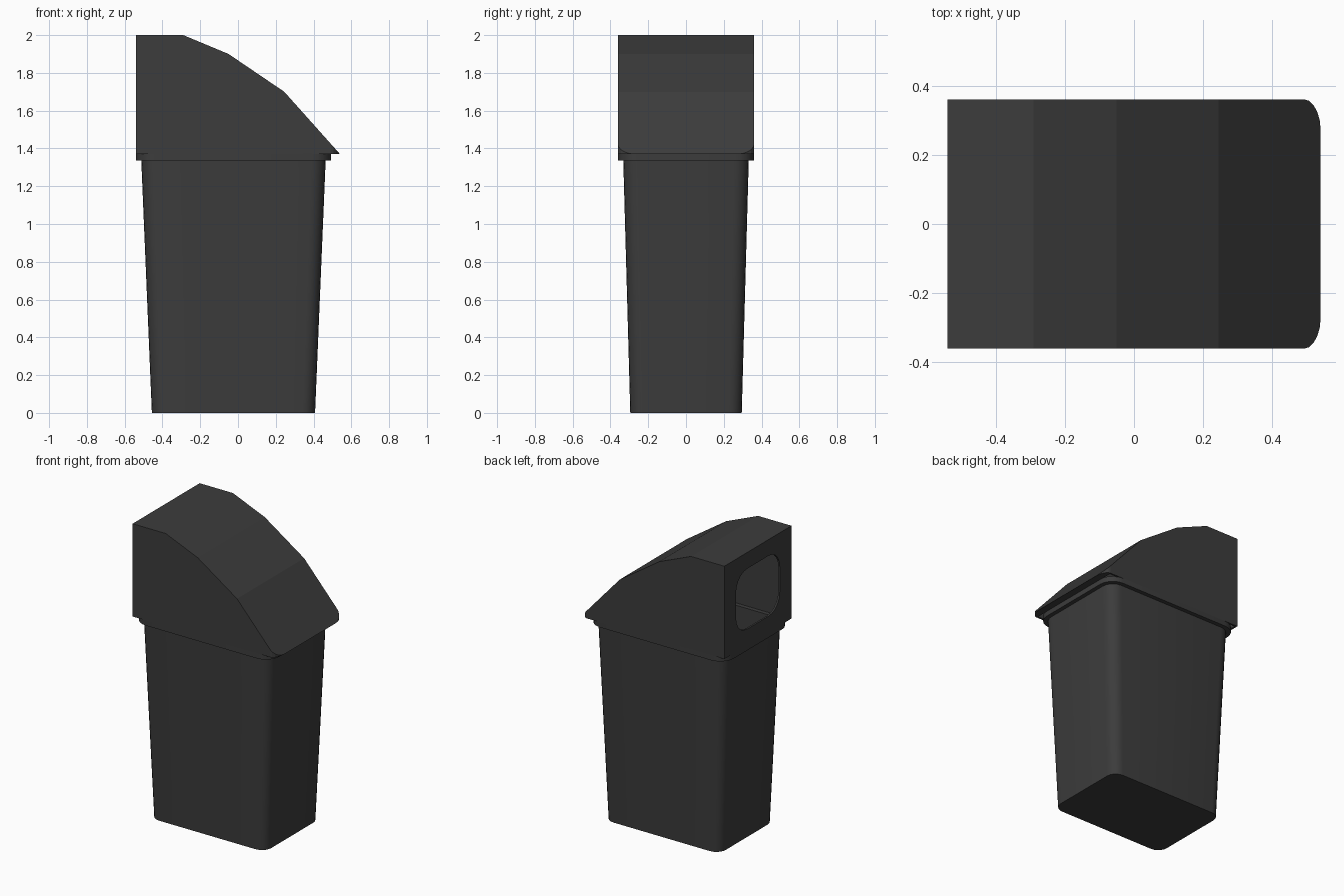
import bpy, bmesh, math
from mathutils import Vector

if "Cube" in bpy.data.objects:
    bpy.data.objects.remove(bpy.data.objects["Cube"])

mat = bpy.data.materials.new("dark_plastic")
mat.diffuse_color = (0.045, 0.045, 0.045, 1)
mat.use_nodes = True
mat.node_tree.nodes["Principled BSDF"].inputs["Base Color"].default_value = mat.diffuse_color
CX = -0.024


def rrect(hx, hy, rx, ry, n=5):
    """Rounded rectangle outline, counter-clockwise, centred on the origin."""
    pts = []
    for k, (sx, sy) in enumerate([(1, 1), (-1, 1), (-1, -1), (1, -1)]):
        for i in range(n + 1):
            a = math.pi / 2 * (k + i / n)
            pts.append((sx * (hx - rx) + rx * math.cos(a),
                        sy * (hy - ry) + ry * math.sin(a)))
    return pts


def loft(name, loops):
    """Skin matching point loops in order and cap both ends."""
    bm = bmesh.new()
    rings = [[bm.verts.new(p) for p in loop] for loop in loops]
    for a, b in zip(rings, rings[1:]):
        for i in range(len(a)):
            j = (i + 1) % len(a)
            bm.faces.new((a[i], a[j], b[j], b[i]))
    bm.faces.new(rings[0][::-1])
    bm.faces.new(rings[-1])
    bmesh.ops.recalc_face_normals(bm, faces=bm.faces)
    me = bpy.data.meshes.new(name)
    bm.to_mesh(me)
    bm.free()
    ob = bpy.data.objects.new(name, me)
    bpy.context.collection.objects.link(ob)
    me.materials.append(mat)
    return ob


def cut(target, cutter, op):
    m = target.modifiers.new(cutter.name, "BOOLEAN")
    m.operation, m.object, m.solver = op, cutter, "EXACT"
    cutter.hide_render = True
    cutter.hide_set(True)


def smooth(ob, deg):
    bpy.ops.object.select_all(action="DESELECT")
    bpy.context.view_layer.objects.active = ob
    ob.select_set(True)
    bpy.ops.object.shade_smooth_by_angle(angle=math.radians(deg))


# bin body: tapered outside, rolled rim, then back down the inside
sections = [  # half x, half y, corner radius, z
    (0.432, 0.295, 0.07, 0.0), (0.488, 0.332, 0.08, 1.335),
    (0.516, 0.36, 0.10, 1.335), (0.516, 0.36, 0.10, 1.372),
    (0.475, 0.319, 0.07, 1.372), (0.42, 0.283, 0.06, 0.015)]
body = loft("bin_body", [[(x + CX, y, z) for x, y in rrect(hx, hy, r, r)]
                         for hx, hy, r, z in sections])
smooth(body, 35)

# hood: side profile extruded across the bin
outer = [(-0.54, 1.37), (0.54, 1.37), (0.245, 1.70), (-0.05, 1.90),
         (-0.29, 2.0), (-0.54, 2.0)]
inner = [(-0.528, 1.30), (0.49, 1.30), (0.49, 1.408), (0.236, 1.69),
         (-0.055, 1.888), (-0.292, 1.988), (-0.528, 1.988)]


def extrude_y(name, prof, w):
    return loft(name, [[(x, y, z) for x, z in prof] for y in (-w, w)])


hood = extrude_y("hood", outer, 0.36)

# rounded front corners of the hood
plan = [(x - 0.46, y) for x, y in rrect(1.0, 0.361, 0.05, 0.09)]
cut(hood, loft("hood_plan_cutter", [[(x, y, z) for x, y in plan]
                                    for z in (1.2, 2.2)]), "INTERSECT")

# hollow inside
cut(hood, extrude_y("hood_hollow_cutter", inner, 0.348), "DIFFERENCE")

# rounded opening in the tall upright face
hole = rrect(0.235, 0.205, 0.12, 0.12)
cut(hood, loft("opening_cutter", [[(x, y, z + 1.685) for y, z in hole]
                                  for x in (-0.7, -0.45)]), "DIFFERENCE")
